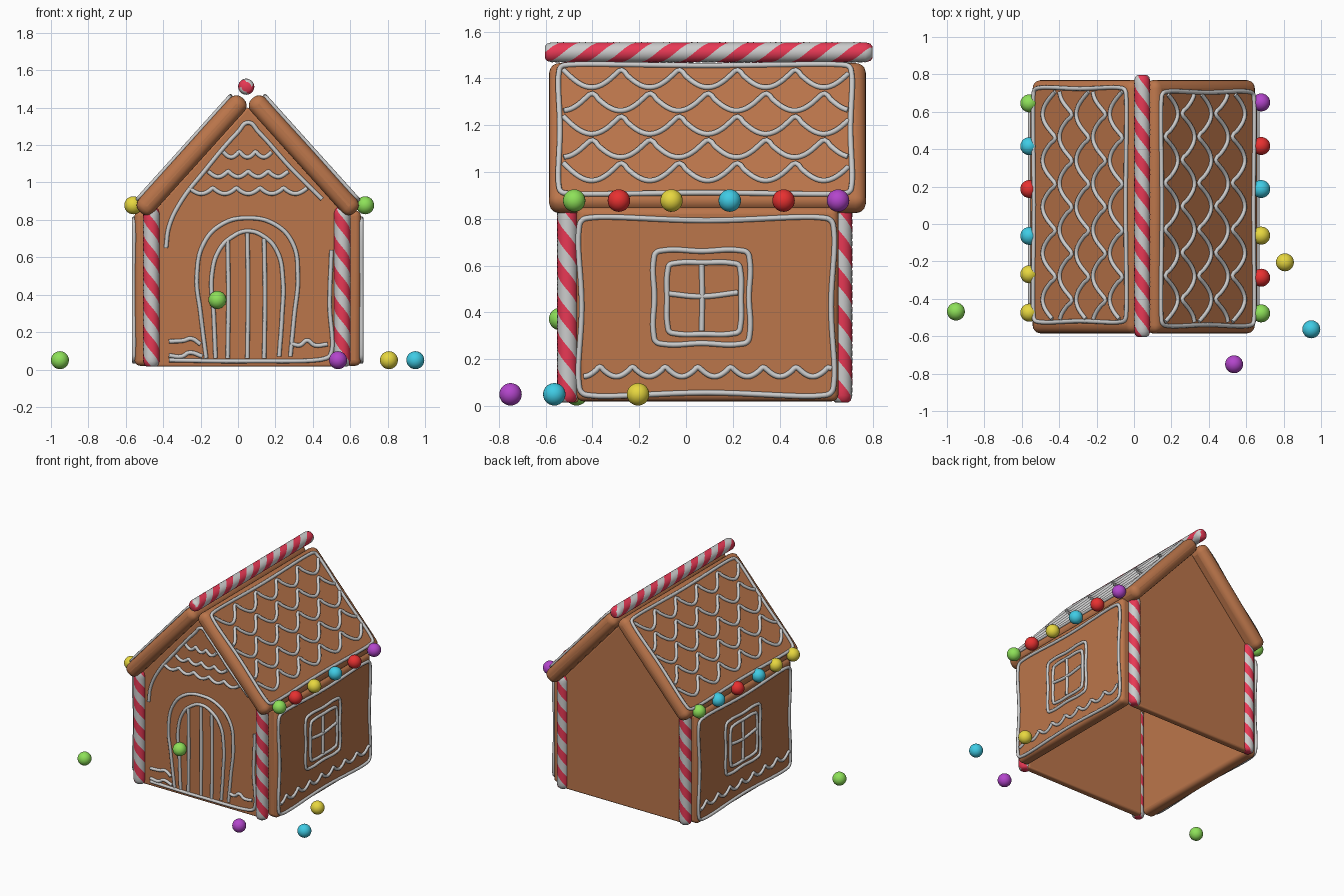
import bpy, bmesh
from math import sin, cos, pi, radians
from mathutils import Matrix, Vector

if "Cube" in bpy.data.objects:
    bpy.data.objects.remove(bpy.data.objects["Cube"])

CX, CY = 0.052, 0.092          # centre of the house


def mat(name, r, g, b):
    m = bpy.data.materials.new(name)
    m.diffuse_color = (r, g, b, 1)
    m.use_nodes = True
    m.node_tree.nodes["Principled BSDF"].inputs["Base Color"].default_value = m.diffuse_color
    return m


GINGER = mat("gingerbread", 0.50, 0.18, 0.07)
ICING = mat("icing", 0.65, 0.65, 0.64)
RED = mat("red", 0.80, 0.03, 0.03)
STRIPE = mat("stripe_red", 0.80, 0.04, 0.09)
GREEN = mat("green", 0.27, 0.75, 0.10)
BLUE = mat("blue", 0.05, 0.60, 0.78)
YELLOW = mat("yellow", 0.80, 0.68, 0.05)
PURPLE = mat("purple", 0.45, 0.06, 0.60)


def add(name, bm, mats, matrix=Matrix(), bevel=0):
    bmesh.ops.recalc_face_normals(bm, faces=bm.faces)
    me = bpy.data.meshes.new(name)
    bm.to_mesh(me)
    bm.free()
    for m in mats:
        me.materials.append(m)
    ob = bpy.data.objects.new(name, me)
    bpy.context.collection.objects.link(ob)
    ob.matrix_world = matrix
    if bevel:
        md = ob.modifiers.new("round", 'BEVEL')
        md.width, md.segments = bevel, 4
    bpy.ops.object.select_all(action='DESELECT')
    bpy.context.view_layer.objects.active = ob
    ob.select_set(True)
    bpy.ops.object.shade_smooth_by_angle(angle=radians(40))
    return ob


def frame(x, y, z, origin):
    m = Matrix((x, y, z)).transposed().to_4x4()
    m.translation = origin
    return m


def slab(name, outline, thick, matrix, bevel):
    """Flat outline extruded to both sides of its plane."""
    bm = bmesh.new()
    f = bm.faces.new([bm.verts.new((a, b, -thick / 2)) for a, b in outline])
    r = bmesh.ops.extrude_face_region(bm, geom=[f])
    vs = [v for v in r["geom"] if isinstance(v, bmesh.types.BMVert)]
    bmesh.ops.translate(bm, vec=(0, 0, thick), verts=vs)
    return add(name, bm, [GINGER], matrix, bevel)


def rect(a0, a1, b0, b1):
    return [(a0, b0), (a1, b0), (a1, b1), (a0, b1)]


def round_rect(a0, a1, b0, b1, r=0.04, sag=0.012):
    """Hand-piped rounded frame with slightly sagging sides."""
    am, bm_ = (a0 + a1) / 2, (b0 + b1) / 2
    return [(a0 + r, b0), (am, b0 + sag), (a1 - r, b0), (a1 - r * .25, b0 + r * .25),
            (a1, b0 + r), (a1 - sag, bm_), (a1, b1 - r), (a1 - r * .25, b1 - r * .25),
            (a1 - r, b1), (am, b1 - sag), (a0 + r, b1), (a0 + r * .25, b1 - r * .25),
            (a0, b1 - r), (a0 + sag, bm_), (a0, b0 + r), (a0 + r * .25, b0 + r * .25)]


def scallop(a0, a1, top, depth, pitch, peak):
    """Row of hanging arcs with a cusp at every pitch."""
    n = round((a1 - a0) / pitch * 10)
    pts = [a0 + (a1 - a0) * i / n for i in range(n + 1)]
    return [(a, top - depth * abs(sin(pi * (a - peak) / pitch))) for a in pts]


def piping(name, strokes, matrix, r=0.0115):
    """Icing lines; each stroke is (points, closed) in the panel plane."""
    cu = bpy.data.curves.new(name, 'CURVE')
    cu.dimensions = '3D'
    cu.bevel_depth, cu.bevel_resolution, cu.use_fill_caps = r, 2, True
    for pts, closed in strokes:
        sp = cu.splines.new('BEZIER')
        sp.bezier_points.add(len(pts) - 1)
        sp.resolution_u = 2 if len(pts) > 18 else 8
        sp.use_cyclic_u = closed
        for bp, (a, b) in zip(sp.bezier_points, pts):
            bp.co = (a, b, 0)
            bp.handle_left_type = bp.handle_right_type = 'AUTO'
    cu.materials.append(ICING)
    ob = bpy.data.objects.new(name, cu)
    bpy.context.collection.objects.link(ob)
    ob.matrix_world = matrix


def candy_cane(name, length, r, matrix):
    """Round-ended rod whose faces twist into two red and two white stripes."""
    bm, n, e, rings = bmesh.new(), 24, 0.03, []
    prof = [(0, r * .6), (e * .3, r * .86), (e, r)]
    k = round(length / 0.025)
    prof += [(e + (length - 2 * e) * i / k, r) for i in range(1, k)]
    prof += [(length - e, r), (length - e * .3, r * .86), (length, r * .6)]
    for z, rad in prof:
        t = -2 * pi * z / 0.32
        rings.append([bm.verts.new((rad * cos(t + 2 * pi * j / n), rad * sin(t + 2 * pi * j / n), z))
                      for j in range(n)])
    for lo, hi in zip(rings, rings[1:]):
        for j in range(n):
            f = bm.faces.new((lo[j], lo[(j + 1) % n], hi[(j + 1) % n], hi[j]))
            f.material_index = (j // 6) % 2
    bm.faces.new(rings[0])
    bm.faces.new(rings[-1])
    add(name, bm, [STRIPE, ICING], matrix)


def ball(name, co, m):
    bm = bmesh.new()
    bmesh.ops.create_uvsphere(bm, u_segments=24, v_segments=14, radius=0.048)
    add(name, bm, [m], Matrix.Translation(co))


# Gable walls, front and back
gable = [(-0.455, 0.015), (0.559, 0.015), (0.559, 0.845), (CX, 1.405), (-0.455, 0.845)]
for name, y in (("front_wall", -0.485), ("back_wall", 0.655)):
    slab(name, gable, 0.05, frame((1, 0, 0), (0, 0, 1), (0, -1, 0), (0, y, 0)), 0.012)

# Front icing: gable lines, border, arched door, snow curls
door_out = [(-0.17, 0.06), (-0.2, 0.3), (-0.22, 0.5), (-0.18, 0.68), (-0.08, 0.78), (0.05, 0.81),
            (0.19, 0.78), (0.29, 0.68), (0.32, 0.5), (0.3, 0.28), (0.28, 0.07)]
door_in = [(-0.12, 0.06), (-0.13, 0.3), (-0.14, 0.5), (-0.1, 0.64), (-0.03, 0.71), (0.05, 0.74),
           (0.14, 0.71), (0.21, 0.63), (0.24, 0.48), (0.235, 0.28), (0.22, 0.07)]
front = [([(-0.385, 0.65), (-0.37, 0.76), (-0.31, 0.89), (-0.18, 1.06), (0.0, 1.27), (0.055, 1.32),
           (0.11, 1.27), (0.28, 1.08), (0.45, 0.91)], False),
         ([(0.5, 0.64), (0.49, 0.35), (0.495, 0.08), (0.47, 0.06), (0.05, 0.045), (-0.37, 0.05)], False),
         (door_out, False), (door_in, False),
         (scallop(-0.08, 0.18, 1.165, 0.03, 0.087, -0.08), False),
         (scallop(-0.16, 0.27, 1.06, 0.03, 0.107, -0.16), False),
         (scallop(-0.26, 0.37, 0.97, 0.03, 0.126, -0.26), False),
         ([(-0.37, 0.15), (-0.29, 0.155), (-0.25, 0.165), (-0.2, 0.135)], False),
         ([(-0.37, 0.075), (-0.3, 0.07), (-0.26, 0.09), (-0.19, 0.07)], False),
         ([(0.28, 0.14), (0.33, 0.13), (0.37, 0.155), (0.41, 0.13), (0.48, 0.135)], False)]
front += [([(x, 0.06), (x + 0.004, 0.4), (x, top)], False)
          for x, top in ((-0.055, 0.69), (0.05, 0.73), (0.14, 0.70))]
piping("front_icing", front, frame((1, 0, 0), (0, 0, 1), (0, -1, 0), (0, -0.513, 0)))

# Side icing in panel coordinates: border, window, snow line
side_icing = [(round_rect(-0.55, 0.54, 0.045, 0.805, 0.05, 0.012), True),
              (round_rect(-0.23, 0.18, 0.265, 0.665, 0.04, 0.003), True),
              (round_rect(-0.17, 0.14, 0.31, 0.61, 0.03, -0.003), True),
              ([(-0.025, 0.32), (-0.023, 0.46), (-0.025, 0.605)], False),
              ([(-0.165, 0.48), (-0.03, 0.468), (0.13, 0.485)], False),
              (scallop(-0.53, 0.53, 0.168, 0.042, 0.14, -0.46), False)]

# Roof icing: border and staggered shingles
roof_icing = [(round_rect(-0.635, 0.615, -0.37, 0.37, 0.04, 0.004), True)]
for i in range(5):
    roof_icing.append((scallop(-0.615, 0.6, 0.345 - 0.134 * i, 0.105, 0.248,
                               0.125 * (i % 2 == 0)), False))

# Side walls, roof halves and their icing: the left half is the right turned about
ca, sa = cos(radians(48)), sin(radians(48))
right_candy = [(-0.478, GREEN), (-0.287, RED), (-0.062, YELLOW), (0.187, BLUE), (0.417, RED), (0.65, PURPLE)]
left_candy = [(0.645, GREEN), (0.416, BLUE), (0.187, RED), (-0.064, BLUE), (-0.269, YELLOW), (-0.474, YELLOW)]
for side, s, candies in (("right", 1, right_candy), ("left", -1, left_candy)):
    n = Vector((s, 0, 0))
    wall = frame((0, s, 0), (0, 0, 1), n, Vector((CX, CY, 0)) + n * 0.56)
    slab(side + "_wall", rect(-0.56, 0.56, 0.02, 0.85), 0.09, wall, 0.03)
    piping(side + "_wall_icing", side_icing, Matrix.Translation(n * 0.048) @ wall)
    n = Vector((s * sa, 0, ca))
    roof = frame((0, s, 0), (-s * ca, 0, sa), n, (CX + s * 0.305, CY, 1.15))
    slab(side + "_roof", rect(-0.678, 0.678, -0.41, 0.41), 0.105,
         Matrix.Translation(n * -0.007) @ roof, 0.046)
    piping(side + "_roof_icing", roof_icing, Matrix.Translation(n * 0.05) @ roof)
    for i, (y, m) in enumerate(candies):
        ball(f"{side}_eave_candy_{i}", (CX + 0.008 + s * 0.62, y, 0.878), m)
    # Corner posts
    for end, y in (("front", -0.507), ("back", 0.667)):
        candy_cane(f"{end}_{side}_post", 0.85, 0.044, Matrix.Translation((CX - 0.005 + s * 0.51, y, 0.015)))

# Ridge cane
candy_cane("ridge_cane", 1.40, 0.043,
           Matrix.Translation((0.044, -0.603, 1.512)) @ Matrix.Rotation(-pi / 2, 4, 'X'))

# Door knob and loose candies on the ground
for name, co, m in (("door_knob", (-0.11, -0.538, 0.372), GREEN),
                    ("loose_candy_1", (-0.952, -0.468, 0.05), GREEN),
                    ("loose_candy_2", (0.535, -0.75, 0.05), PURPLE),
                    ("loose_candy_3", (0.807, -0.205, 0.05), YELLOW),
                    ("loose_candy_4", (0.948, -0.563, 0.05), BLUE)):
    ball(name, co, m)
